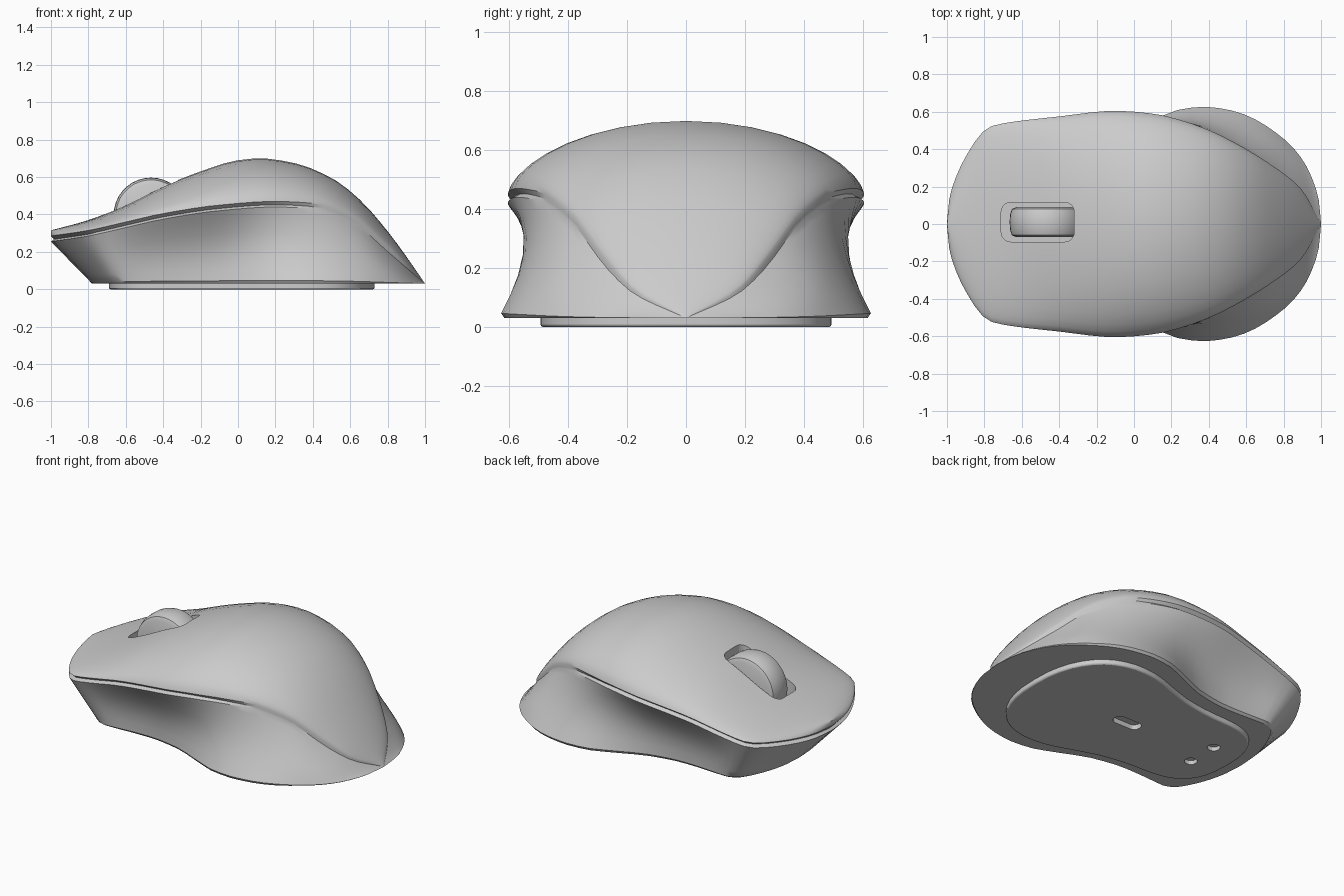
import bpy, bmesh, math

if "Cube" in bpy.data.objects:
    bpy.data.objects.remove(bpy.data.objects["Cube"])


def curve(pts):
    """Monotone cubic through (x, value) points."""
    xs, ys = zip(*pts)
    n = len(pts)
    d = [(ys[i + 1] - ys[i]) / (xs[i + 1] - xs[i]) for i in range(n - 1)]
    m = [d[0]]
    for i in range(1, n - 1):
        a, b = d[i - 1], d[i]
        m.append(2 * a * b / (a + b) if a * b > 0 else 0)
    m.append(d[-1])

    def f(x):
        i = 0
        while i < n - 2 and x > xs[i + 1]:
            i += 1
        h = xs[i + 1] - xs[i]
        t = min(max((x - xs[i]) / h, 0), 1)
        return ((2*t**3 - 3*t*t + 1) * ys[i] + (t**3 - 2*t*t + t) * h * m[i]
                + (3*t*t - 2*t**3) * ys[i + 1] + (t**3 - t*t) * h * m[i + 1])
    return f


# Guide curves along the length: spine height, rim height/width, base width, side pinch
top_z = curve([(-1, .315), (-.8, .37), (-.6, .45), (-.4, .55), (-.2, .63), (0, .69),
               (.12, .70), (.3, .675), (.5, .595), (.65, .48), (.8, .31), (.9, .175), (1, .03)])
rim_z = curve([(-1, .285), (-.8, .315), (-.6, .36), (-.4, .405), (-.1, .45), (.2, .47),
               (.4, .46), (.6, .395), (.8, .23), (.9, .13), (1, .03)])
rim_y = curve([(-1, 0), (-.99, .12), (-.96, .23), (-.9, .36), (-.8, .5), (-.74, .53), (-.4, .575),
               (-.1, .605), (.1, .59), (.3, .54), (.45, .48), (.6, .40), (.8, .27), (.9, .18), (1, 0)])
base_y = curve([(-1, 0), (-.99, .11), (-.96, .21), (-.9, .32), (-.8, .43), (-.7, .46), (-.3, .45),
                (-.1, .48), (.1, .56), (.25, .62), (.38, .635), (.5, .62), (.6, .59), (.8, .46),
                (.9, .35), (.96, .23), (.99, .12), (1, 0)])
pinch = curve([(-1, 0), (-.8, .0), (-.5, .03), (-.1, .045), (.3, .03), (.6, .005), (.8, -.03), (1, 0)])
Z0 = .03


def base_x(x):
    return x + .22 * min(max((-.4 - x) / .6, 0), 1)


def half_section(x):
    """Points from the base edge up the side, over the lip, to the spine."""
    zr, yr, yb, zt, c = rim_z(x), rim_y(x), base_y(x), top_z(x), pinch(x)
    fade = min(max((.55 - x) / .5, 0), 1)
    pts = [(base_x(x), yb * .97, Z0)]
    gap = min(.03, .15 * (zr - Z0))
    for s in (.04, .2, .36, .52, .68, .84, .93, 1):
        z = Z0 + (zr - gap - Z0) * s
        y = yb + (yr - yb) * s - c * math.sin(math.pi * s)
        pts.append((base_x(x) + (x - base_x(x)) * s, max(y, 0), z))
    # seam groove and shell lip
    k = max(yr - .022 * fade, 0) if yr > .05 else yr
    pts.append((x + .015 * fade * (x < -.8), k, zr - gap * .6))
    pts.append((x, yr, zr))
    for t in (.985, .95, .89, .8, .68, .54, .38, .2, 0):
        pts.append((x, yr * t, zr + (zt - zr) * (1 - t * t) ** .63))
    return pts


def make_object(bm, name):
    bmesh.ops.recalc_face_normals(bm, faces=bm.faces)
    me = bpy.data.meshes.new(name)
    bm.to_mesh(me)
    bm.free()
    ob = bpy.data.objects.new(name, me)
    bpy.context.collection.objects.link(ob)
    return ob


def prism(name, outline, z0, z1, bevel=0):
    bm = bmesh.new()
    f = bm.faces.new([bm.verts.new((x, y, z0)) for x, y in outline])
    r = bmesh.ops.extrude_face_region(bm, geom=[f])
    for v in r['geom']:
        if isinstance(v, bmesh.types.BMVert):
            v.co.z = z1
    ob = make_object(bm, name)
    if bevel:
        b = ob.modifiers.new("soft_edge", 'BEVEL')
        b.width, b.segments = bevel, 2
    return ob


def rounded_rect(cx, cy, hx, hy, r, n=5):
    out = []
    for q, (sx, sy) in enumerate(((1, 1), (-1, 1), (-1, -1), (1, -1))):
        for i in range(n + 1):
            a = math.pi / 2 * (q + i / n)
            out.append((cx + sx * (hx - r) + r * math.cos(a), cy + sy * (hy - r) + r * math.sin(a)))
    return out


def cut(target, cutter):
    m = target.modifiers.new("cut", 'BOOLEAN')
    m.operation, m.object, m.solver = 'DIFFERENCE', cutter, 'EXACT'
    cutter.hide_render = True
    cutter.hide_set(True)


# Body shell: sections lofted from nose to tail
bm = bmesh.new()
N = 40
loops = []
for i in range(N + 1):
    h = half_section(-math.cos(math.pi * i / N))
    full = h + [(x, -y, z) for x, y, z in reversed(h[:-1])]
    loops.append([bm.verts.new(p) for p in full])
for a, b in zip(loops, loops[1:]):
    for j in range(len(a)):
        k = (j + 1) % len(a)
        bm.faces.new((a[j], a[k], b[k], b[j]))
bmesh.ops.remove_doubles(bm, verts=bm.verts, dist=.0008)
bmesh.ops.dissolve_degenerate(bm, edges=bm.edges, dist=.0005)
body = make_object(bm, "body_shell")

# Wheel slot in the top
cut(body, prism("wheel_slot_cutter", rounded_rect(-.515, .01, .195, .105, .05), .15, .9))

# Base plate following the waisted outline
xs = [-.69 + 1.42 * (.5 - .5 * math.cos(math.pi * i / 28)) for i in range(29)]
def plate_y(x):
    u = (x - .02) / .71
    return base_y(x) * .78 * (1 - min(abs(u), 1) ** 6) ** .4 + .002
side = [(x, plate_y(x)) for x in xs]
plate = prism("base_plate", side + [(x, -y) for x, y in reversed(side)], 0, .04, .008)

# Sensor window and small recesses underneath
cut(plate, prism("sensor_cutter", rounded_rect(.05, 0, .09, .04, .035), -.05, .03))
for y in (-.1, .1):
    cut(plate, prism("recess_cutter", rounded_rect(-.5, y, .035, .035, .03), -.05, .025))

# Scroll wheel: lathed tyre with rounded shoulders
bm = bmesh.new()
prof = [(0, -.08), (.165, -.08), (.188, -.07), (.198, -.04), (.2, 0),
        (.198, .04), (.188, .07), (.165, .08), (0, .08)]
verts = [bm.verts.new((r, y, 0)) for r, y in prof]
edges = [bm.edges.new(p) for p in zip(verts, verts[1:])]
bmesh.ops.spin(bm, geom=verts + edges, cent=(0, 0, 0), axis=(0, 1, 0),
               angle=2 * math.pi, steps=36, use_duplicate=False)
bmesh.ops.remove_doubles(bm, verts=bm.verts, dist=.0005)
wheel = make_object(bm, "scroll_wheel")
wheel.location = (-.465, .01, .397)

# Smooth shading with crisp seams
for ob in (body, plate, wheel):
    bpy.ops.object.select_all(action='DESELECT')
    ob.select_set(True)
    bpy.context.view_layer.objects.active = ob
    bpy.ops.object.shade_smooth_by_angle(angle=math.radians(30))
